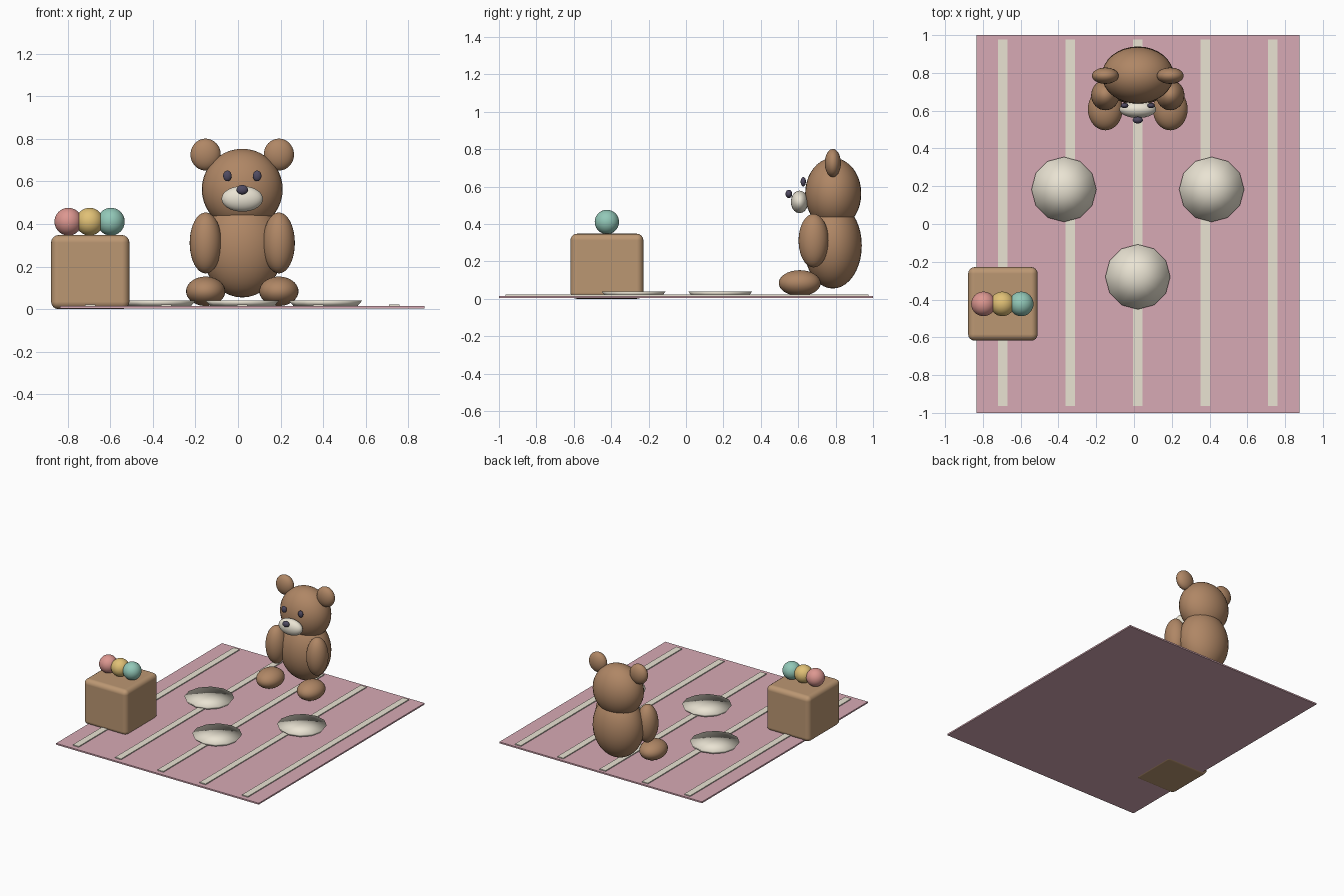
import bpy, bmesh, math

if "Cube" in bpy.data.objects:
    bpy.data.objects.remove(bpy.data.objects["Cube"])

def material(name, rgb):
    m = bpy.data.materials.new(name)
    m.diffuse_color = (*rgb, 1)
    m.use_nodes = True
    m.node_tree.nodes["Principled BSDF"].inputs["Base Color"].default_value = m.diffuse_color
    return m

PINK = material("pink", (0.68, 0.40, 0.46))
CREAM = material("cream", (0.82, 0.77, 0.65))
BROWN = material("brown", (0.43, 0.24, 0.13))
WICKER = material("wicker", (0.50, 0.31, 0.17))
DARK = material("dark", (0.08, 0.07, 0.12))
RED = material("red", (0.72, 0.31, 0.28))
YELLOW = material("yellow", (0.75, 0.53, 0.18))
GREEN = material("green", (0.29, 0.58, 0.48))

def finish(name, bm, loc, mat, smooth=False):
    me = bpy.data.meshes.new(name)
    bmesh.ops.recalc_face_normals(bm, faces=bm.faces)
    bm.to_mesh(me)
    bm.free()
    for p in me.polygons:
        p.use_smooth = smooth
    me.materials.append(mat)
    ob = bpy.data.objects.new(name, me)
    ob.location = loc
    bpy.context.collection.objects.link(ob)
    return ob

def box(name, loc, size, mat, bevel=0):
    bm = bmesh.new()
    bmesh.ops.create_cube(bm, size=1)
    bmesh.ops.scale(bm, vec=size, verts=bm.verts)
    ob = finish(name, bm, loc, mat, bevel > 0)
    if bevel:
        mod = ob.modifiers.new("round", "BEVEL")
        mod.width, mod.segments, mod.harden_normals = bevel, 4, True
    return ob

def ball(name, loc, radii, mat):
    bm = bmesh.new()
    bmesh.ops.create_uvsphere(bm, u_segments=32, v_segments=20, radius=1)
    bmesh.ops.scale(bm, vec=radii, verts=bm.verts)
    return finish(name, bm, loc, mat, True)

def plate(name, loc):
    bm = bmesh.new()
    bmesh.ops.create_cone(bm, cap_ends=True, cap_tris=True, segments=12,
                          radius1=0.15, radius2=0.172, depth=0.026)
    return finish(name, bm, loc, CREAM, True)

CX = 0.02  # shared centre line of blanket and bear

# Blanket with five stripes
box("blanket", (CX, 0, 0.0095), (1.71, 2.0, 0.011), PINK)
for i in range(5):
    box(f"blanket_stripe_{i + 1}", (CX + (i - 2) * 0.357, 0.006, 0.016),
        (0.05, 1.94, 0.012), CREAM)

# Three shallow plates
for i, (x, y) in enumerate([(-0.391, 0.183), (0.391, 0.183), (0, -0.28)]):
    plate(f"plate_{i + 1}", (CX + x, y, 0.027))

# Hamper with three fruits on top
box("hamper", (-0.694, -0.423, 0.174), (0.368, 0.39, 0.348), WICKER, 0.035)
for i, mat in enumerate((RED, YELLOW, GREEN)):
    ball(f"fruit_{i + 1}", (-0.797 + i * 0.1, -0.423, 0.411), (0.065,) * 3, mat)

# Bear: single parts on the centre line
ball("bear_body", (CX, 0.785, 0.285), (0.19, 0.155, 0.23), BROWN)
ball("bear_head", (CX, 0.787, 0.563), (0.19, 0.15, 0.19), BROWN)
ball("bear_muzzle", (CX, 0.607, 0.518), (0.097, 0.046, 0.06), CREAM)
ball("bear_nose", (CX, 0.55, 0.561), (0.027, 0.018, 0.022), DARK)

# Bear: mirrored pairs
for side, s in (("left", -1), ("right", 1)):
    x = CX + s * 0.172
    ball(f"bear_ear_{side}", (x, 0.785, 0.726), (0.071, 0.043, 0.075), BROWN)
    ball(f"bear_arm_{side}", (x, 0.682, 0.311), (0.075, 0.08, 0.143), BROWN)
    ball(f"bear_leg_{side}", (x, 0.608, 0.084), (0.092, 0.112, 0.069), BROWN)
    ball(f"bear_eye_{side}", (CX + s * 0.07, 0.627, 0.626), (0.02, 0.014, 0.025), DARK)
